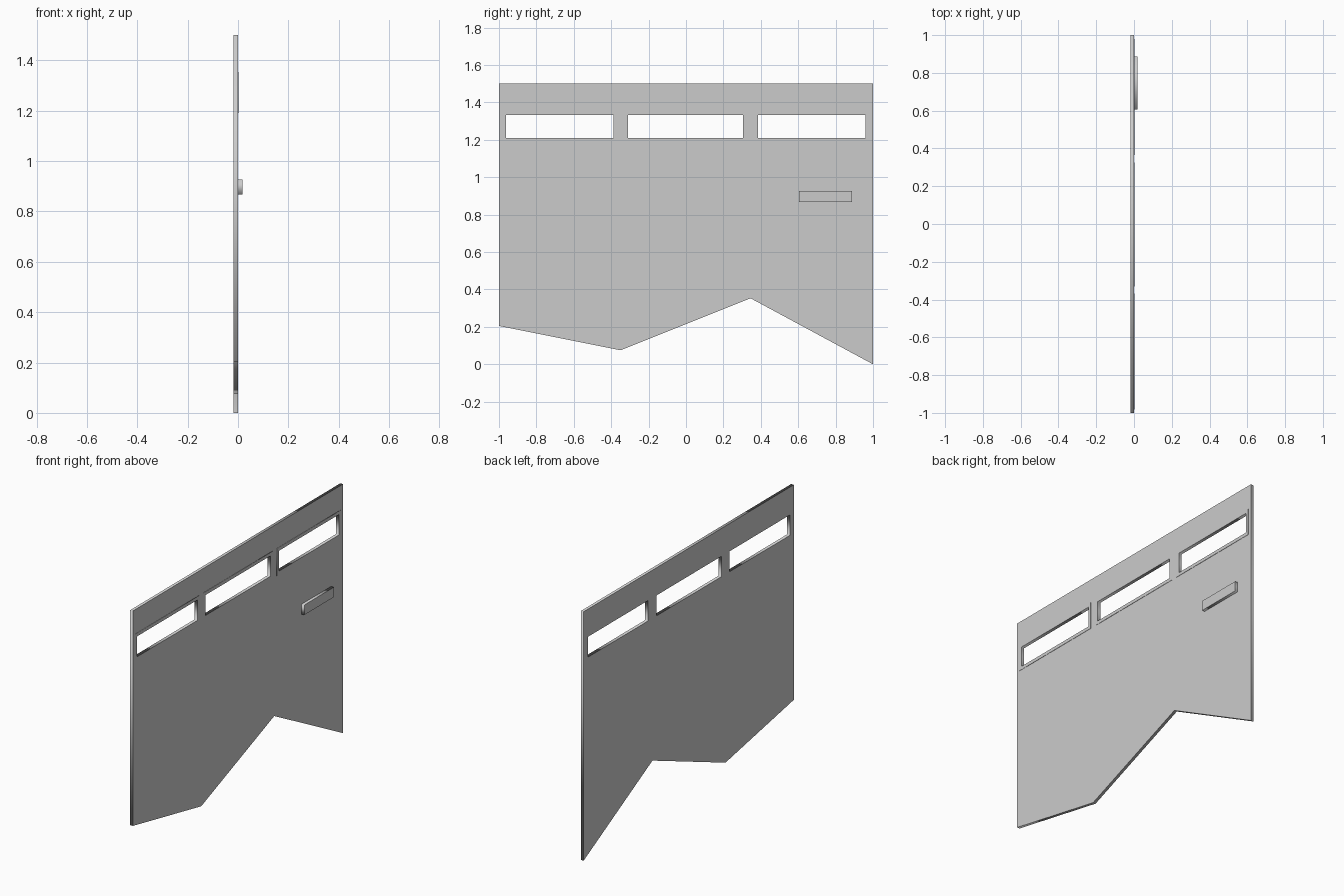
import bpy
from math import pi

if "Cube" in bpy.data.objects:
    bpy.data.objects.remove(bpy.data.objects["Cube"])


def rect(y0, y1, z0, z1):
    return [(y0, z0), (y1, z0), (y1, z1), (y0, z1)]


def slab(name, loops, x0, x1):
    """Flat plate in the YZ plane from closed loops (inner loops become holes)."""
    cu = bpy.data.curves.new(name, 'CURVE')
    cu.dimensions = '2D'
    cu.fill_mode = 'BOTH'
    cu.extrude = (x1 - x0) / 2
    for pts in loops:
        sp = cu.splines.new('POLY')
        sp.points.add(len(pts) - 1)
        for p, (y, z) in zip(sp.points, pts):
            p.co = (y, z, 0, 1)
        sp.use_cyclic_u = True
    ob = bpy.data.objects.new(name, cu)
    ob.location.x = (x0 + x1) / 2
    ob.rotation_euler = (pi / 2, 0, pi / 2)
    bpy.context.collection.objects.link(ob)
    bpy.ops.object.select_all(action='DESELECT')
    ob.select_set(True)
    bpy.context.view_layer.objects.active = ob
    bpy.ops.object.convert(target='MESH')
    return bpy.context.object


T = 0.018                      # panel thickness
Z0, Z1 = 1.21, 1.333           # window heights
RIM = 0.02                     # trim width
windows = [(-0.962, -0.388), (-0.31, 0.306), (0.386, 0.96)]

# door panel with jagged lower edge and three window openings
outline = [(-1, 0.205), (-0.35, 0.075), (0.345, 0.353), (1, 0), (1, 1.5), (-1, 1.5)]
slab("door_panel", [outline] + [rect(a, b, Z0, Z1) for a, b in windows], -T, 0)

# thin raised trim round each window
for i, (a, b) in enumerate(windows):
    outer = rect(a - RIM, b + RIM, Z0 - RIM, Z1 + RIM)
    slab(f"window_trim_{i + 1}", [outer, rect(a, b, Z0, Z1)], 0, 0.002)

# door handle
slab("door_handle", [rect(0.605, 0.887, 0.867, 0.927)], 0, T)
